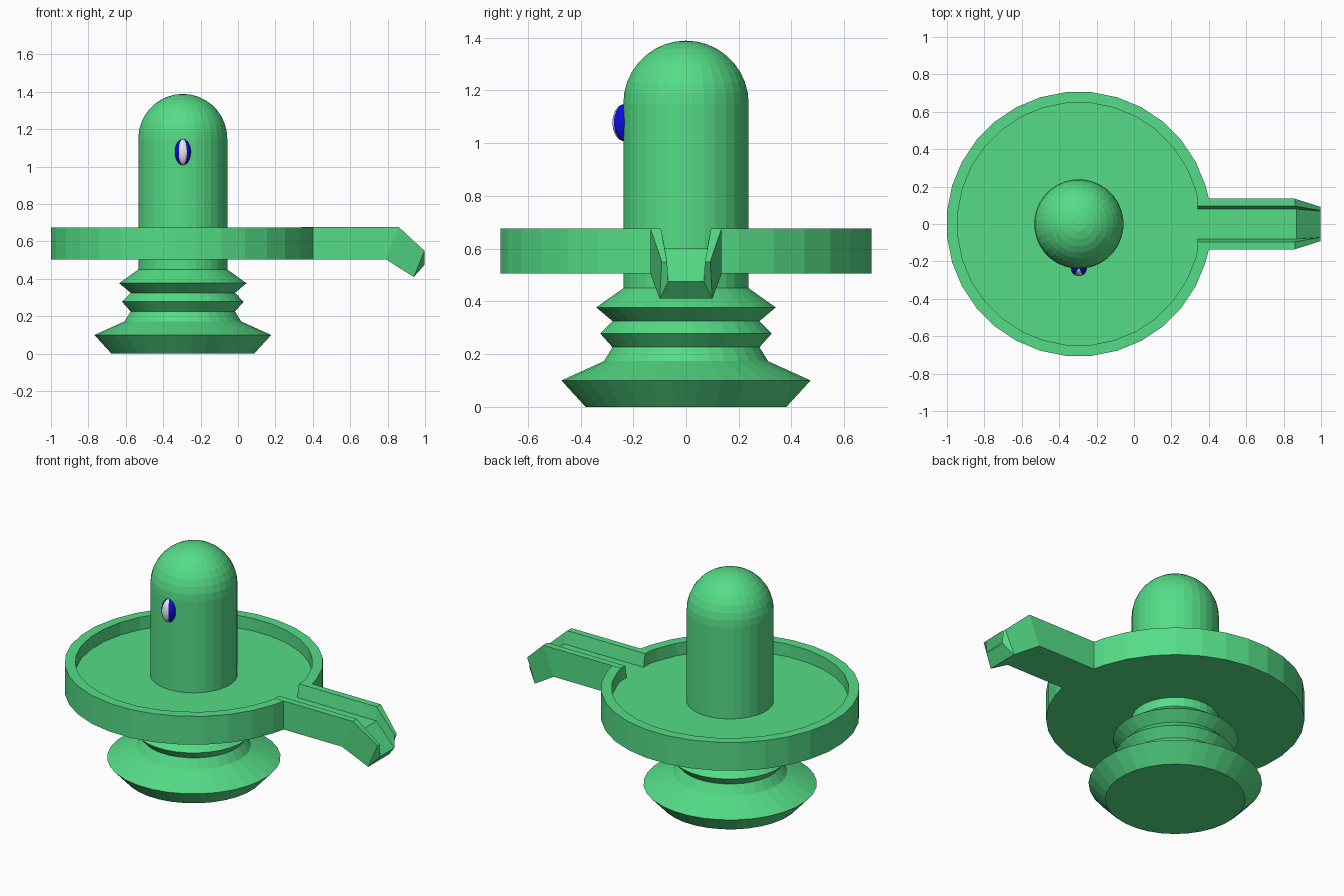
import bpy, bmesh, math
from mathutils import Matrix

if "Cube" in bpy.data.objects:
    bpy.data.objects.remove(bpy.data.objects["Cube"])

CX = -0.295   # axis of the round parts
N = 32


def material(name, rgb):
    m = bpy.data.materials.new(name)
    m.diffuse_color = (*rgb, 1)
    m.use_nodes = True
    m.node_tree.nodes["Principled BSDF"].inputs["Base Color"].default_value = m.diffuse_color
    return m


GREEN = material("green", (0.09, 0.72, 0.24))
BLUE = material("blue", (0.004, 0.004, 0.75))
WHITE = material("white", (0.8, 0.8, 0.8))


def finish(name, bm, *mats):
    bmesh.ops.recalc_face_normals(bm, faces=bm.faces)
    me = bpy.data.meshes.new(name)
    bm.to_mesh(me)
    bm.free()
    ob = bpy.data.objects.new(name, me)
    for m in mats:
        me.materials.append(m)
    bpy.context.collection.objects.link(ob)
    return ob


def bridge(bm, a, b, closed):
    n = len(a)
    for i in range(n if closed else n - 1):
        j = (i + 1) % n
        bm.faces.new((a[i], a[j], b[j], b[i]))


# Pedestal and domed column: one turned profile (radius, height)
profile = [(0.383, 0), (0.475, 0.10), (0.313, 0.173), (0.28, 0.226), (0.327, 0.278),
           (0.28, 0.325), (0.342, 0.377), (0.239, 0.45)]
profile += [(0.239 * math.cos(t), 1.15 + 0.239 * math.sin(t))
            for t in (i * math.pi / 18 for i in range(9))]
bm = bmesh.new()
rings = []
for r, z in profile:
    rings.append([bm.verts.new((CX + r * math.cos((i + .5) * math.tau / N),
                                r * math.sin((i + .5) * math.tau / N), z)) for i in range(N)])
for a, b in zip(rings, rings[1:]):
    bridge(bm, a, b, True)
bm.faces.new(rings[0])
tip = bm.verts.new((CX, 0, 1.389))
for i in range(N):
    bm.faces.new((rings[-1][i], rings[-1][(i + 1) % N], tip))
finish("pedestal_and_column", bm, GREEN)

# Round tray with a raised rim, open where the spout joins
bm = bmesh.new()


def arc(r, z):
    end = math.asin(0.135 / r)
    angles = [end] + [(i + .5) * math.tau / N for i in range(1, N - 1)] + [math.tau - end]
    return [bm.verts.new((CX + r * math.cos(t), r * math.sin(t), z)) for t in angles]


loops = [arc(0.708, 0.505), arc(0.708, 0.676), arc(0.65, 0.676), arc(0.65, 0.60)]
for a, b in zip(loops, loops[1:]):
    bridge(bm, a, b, False)
bm.faces.new(loops[0])
bm.faces.new(loops[-1])
finish("tray", bm, GREEN)

# Spout: U-shaped section (x, half width, z) swept along three stations
stations = [
    [(0.34, 0.135, 0.505), (0.34, 0.135, 0.677), (0.34, 0.095, 0.677), (0.34, 0.08, 0.60)],
    [(0.79, 0.135, 0.505), (0.86, 0.135, 0.677), (0.86, 0.095, 0.677), (0.87, 0.08, 0.60)],
    [(0.94, 0.10, 0.41), (0.997, 0.092, 0.55), (0.997, 0.072, 0.55), (0.997, 0.068, 0.475)],
]
bm = bmesh.new()
sections = []
for s in stations:
    pts = s + [(x, -y, z) for x, y, z in reversed(s)]
    sections.append([bm.verts.new(p) for p in pts])
for a, b in zip(sections, sections[1:]):
    bridge(bm, a, b, True)
for s in (sections[0], sections[-1]):
    bm.faces.new(s[:4])
    bm.faces.new(s[4:])
    bm.faces.new((s[0], s[3], s[4], s[7]))
finish("spout", bm, GREEN)

# Eye: flattened ball, white front stripe between blue sides
bm = bmesh.new()
bmesh.ops.create_uvsphere(bm, u_segments=24, v_segments=16, radius=1)
for f in bm.faces:
    c = f.calc_center_median()
    f.material_index = 1 if abs(math.atan2(c.x, -c.y)) < math.radians(30) else 0
bm.transform(Matrix.Translation((CX, -0.235, 1.078)) @ Matrix.Diagonal((0.043, 0.044, 0.07, 1)))
finish("eye", bm, BLUE, WHITE)
